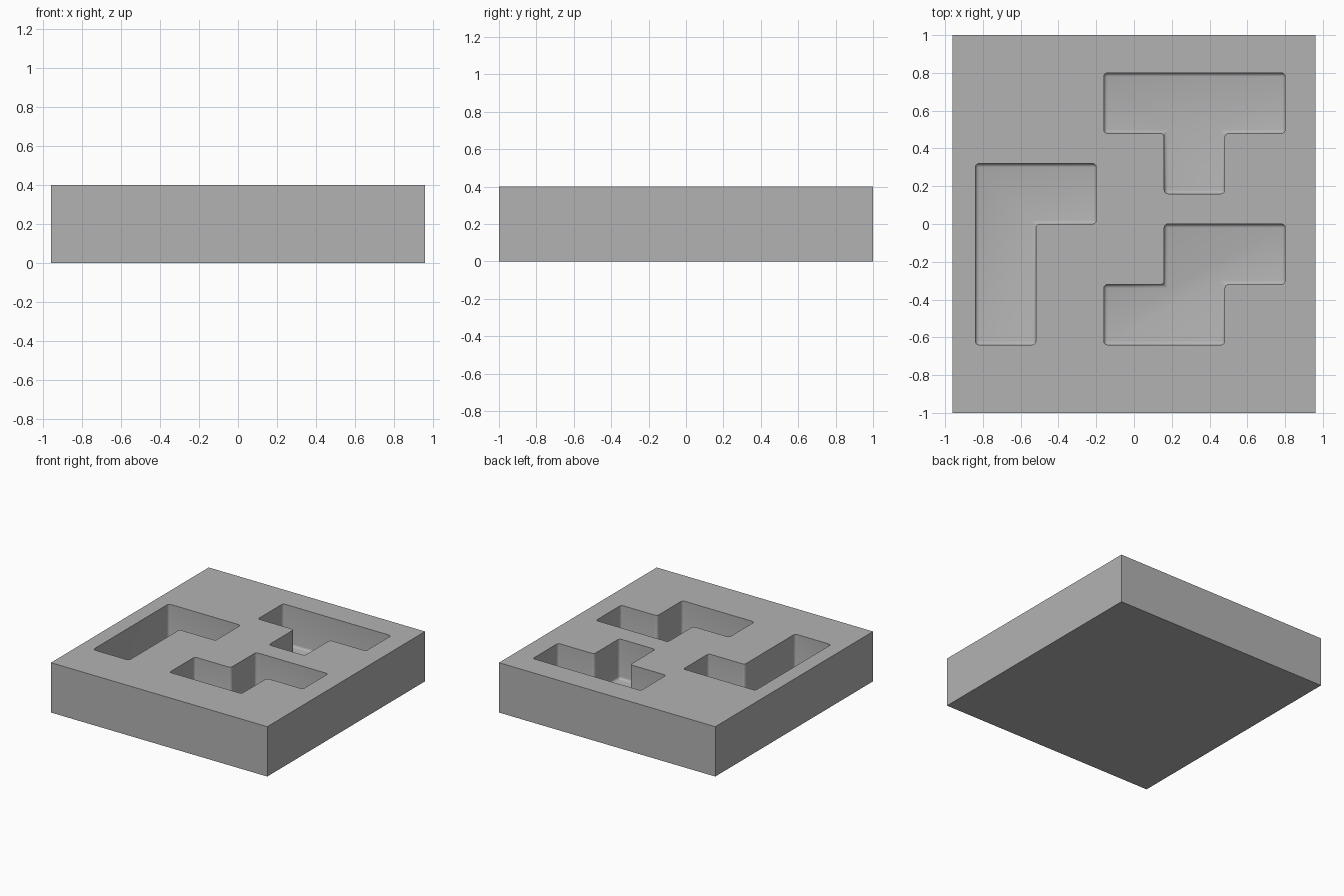
import bpy, bmesh

if "Cube" in bpy.data.objects:
    bpy.data.objects.remove(bpy.data.objects["Cube"])

FLOOR, TOP, RADIUS = 0.08, 0.40, 0.02
C = 0.32  # cell size of the pocket shapes

grey = bpy.data.materials.new("light grey")
grey.diffuse_color = (0.45, 0.45, 0.45, 1)
grey.use_nodes = True
grey.node_tree.nodes["Principled BSDF"].inputs["Base Color"].default_value = grey.diffuse_color


def prism(name, outline, z0, z1, radius=0):
    """Extruded outline, optionally rounded on its upright and bottom edges."""
    bm = bmesh.new()
    face = bm.faces.new([bm.verts.new((x, y, z0)) for x, y in outline])
    new = bmesh.ops.extrude_face_region(bm, geom=[face])["geom"]
    for v in new:
        if isinstance(v, bmesh.types.BMVert):
            v.co.z = z1
    bmesh.ops.recalc_face_normals(bm, faces=bm.faces)
    if radius:
        edges = [e for e in bm.edges if min(v.co.z for v in e.verts) < z0 + 1e-4]
        bmesh.ops.bevel(bm, geom=edges, offset=radius, segments=4,
                        profile=0.5, affect='EDGES')
    mesh = bpy.data.meshes.new(name)
    bm.to_mesh(mesh)
    bm.free()
    mesh.materials.append(grey)
    obj = bpy.data.objects.new(name, mesh)
    bpy.context.collection.objects.link(obj)
    return obj


# Solid slab
block = prism("mould_block", [(-0.96, -1), (0.96, -1), (0.96, 1), (-0.96, 1)], 0, TOP)

# Pocket outlines in cells, each with its lower left corner
pockets = {
    "tee_pocket": ((-0.16, 0.16), [(1, 0), (2, 0), (2, 1), (3, 1), (3, 2), (0, 2), (0, 1), (1, 1)]),
    "step_pocket": ((-0.16, -0.64), [(0, 0), (2, 0), (2, 1), (3, 1), (3, 2), (1, 2), (1, 1), (0, 1)]),
    "hook_pocket": ((-0.84, -0.64), [(0, 0), (1, 0), (1, 2), (2, 2), (2, 3), (0, 3)]),
}

# Cut the rounded pockets into the slab
bpy.context.view_layer.objects.active = block
block.select_set(True)
for name, ((ox, oy), cells) in pockets.items():
    cutter = prism(name, [(ox + C * x, oy + C * y) for x, y in cells],
                   FLOOR, TOP + 0.1, RADIUS)
    cutter.hide_render = True
    mod = block.modifiers.new(name, 'BOOLEAN')
    mod.operation, mod.solver, mod.object = 'DIFFERENCE', 'EXACT', cutter
    bpy.ops.object.modifier_apply(modifier=mod.name)
    bpy.data.objects.remove(cutter)

bpy.ops.object.shade_smooth_by_angle()
